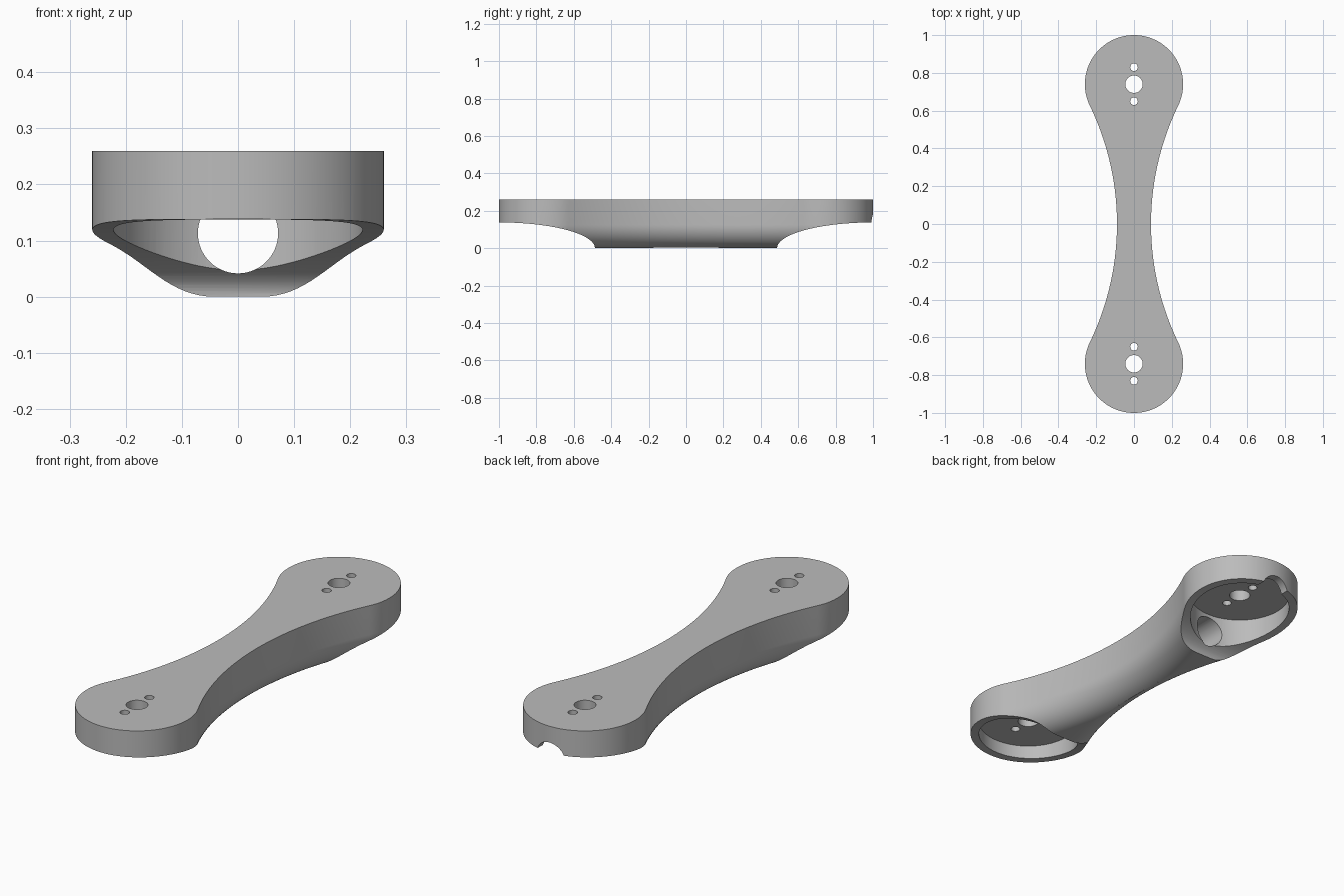
import bpy, bmesh, math
from mathutils import Matrix

if "Cube" in bpy.data.objects:
    bpy.data.objects.remove(bpy.data.objects["Cube"], do_unlink=True)

END_Y, END_R = 0.74, 0.26          # end discs
WAIST, HEIGHT = 0.09, 0.26         # half width at the middle, thickness
FILLET = 0.125                     # rounding of the lower edge
# radius of the side arc that is tangent to both end discs
ARC_R = (END_Y**2 + WAIST**2 - END_R**2) / (2 * (END_R - WAIST))
ARC_X = WAIST + ARC_R
TANGENT = math.atan2(END_Y, ARC_X)

grey = bpy.data.materials.new("grey")
grey.use_nodes = True
grey.diffuse_color = (0.5, 0.5, 0.5, 1)
grey.node_tree.nodes["Principled BSDF"].inputs["Base Color"].default_value = (0.5, 0.5, 0.5, 1)


def make_object(name, bm):
    bmesh.ops.recalc_face_normals(bm, faces=bm.faces)
    mesh = bpy.data.meshes.new(name)
    bm.to_mesh(mesh)
    bm.free()
    obj = bpy.data.objects.new(name, mesh)
    bpy.context.collection.objects.link(obj)
    mesh.materials.append(grey)
    return obj


def fillet_z(d):
    return FILLET - math.sqrt(max(0, FILLET**2 - (FILLET - d)**2))


def outline_point(kind, angle, d):
    """Point of the +x outline moved inward by d, with its fillet height."""
    if kind == "arc":
        r = ARC_R + d
        x, y = ARC_X - r * math.cos(angle), r * math.sin(angle)
        if x < 0:                  # the two fillets meet on the centre line
            return 0, y, fillet_z(math.hypot(ARC_X, y) - ARC_R)
        return x, y, fillet_z(d)
    r = END_R - d
    side = 1 if kind == "back" else -1
    return r * math.cos(angle), side * (END_Y + r * math.sin(angle)), fillet_z(d)


def build_body():
    disc = [-TANGENT + (math.pi / 2 + TANGENT) * i / 40 for i in range(41)]
    stations = [("front", a) for a in reversed(disc)]
    stations += [("arc", TANGENT * (i / 24 - 1)) for i in range(1, 48)]
    stations += [("back", a) for a in disc]
    insets = [FILLET * (1 - math.cos(math.pi / 2 * i / 16)) for i in range(17)]
    # insets run so that the arc is evenly divided
    insets = [FILLET * (1 - math.sin(math.pi / 2 * (1 - i / 16))) if i else 0 for i in range(17)]
    insets = [FILLET - FILLET * math.cos(math.pi / 2 * i / 16) for i in range(17)]
    bm = bmesh.new()
    rows = []
    for kind, angle in stations:
        x, y, _ = outline_point(kind, angle, 0)
        pts = [(0, y, HEIGHT), (x, y, HEIGHT)]
        pts += [outline_point(kind, angle, d) for d in insets]
        pts.append((0, pts[-1][1], pts[-1][2]))
        rows.append([bm.verts.new(p) for p in pts])
    for a, b in zip(rows, rows[1:]):
        for j in range(len(a) - 1):
            bm.faces.new((a[j], a[j + 1], b[j + 1], b[j]))
    # mirror the half across x = 0
    bmesh.ops.remove_doubles(bm, verts=bm.verts, dist=1e-5)
    for v in bm.verts:
        if abs(v.co.x) < 1e-5:
            v.co.x = 0
    copy = bmesh.ops.duplicate(bm, geom=bm.verts[:] + bm.edges[:] + bm.faces[:])
    new_verts = [g for g in copy["geom"] if isinstance(g, bmesh.types.BMVert)]
    bmesh.ops.scale(bm, vec=(-1, 1, 1), verts=new_verts)
    bmesh.ops.remove_doubles(bm, verts=bm.verts, dist=1e-5)
    bmesh.ops.dissolve_limit(bm, angle_limit=0.001, verts=bm.verts, edges=bm.edges)
    return make_object("link_body", bm)


def cylinder(name, radius, y, z0, z1, sides):
    bm = bmesh.new()
    bmesh.ops.create_cone(bm, cap_ends=True, segments=sides, radius1=radius, radius2=radius,
                          depth=z1 - z0, matrix=Matrix.Translation((0, y, (z0 + z1) / 2)))
    return make_object(name, bm)


def underside_cutter(side):
    """Prism with a quarter-ellipse profile that thins one end from below."""
    reach, rise = 0.513, 0.138
    prof = [(1.1, -0.1), (1.1, rise)]
    prof += [(1 - reach * math.sin(t), rise * math.cos(t))
             for t in (math.pi / 2 * i / 40 for i in range(41))]
    prof.append((1 - reach, -0.1))
    bm = bmesh.new()
    face = bm.faces.new([bm.verts.new((-0.4, side * y, z)) for y, z in prof])
    ext = bmesh.ops.extrude_face_region(bm, geom=[face])
    bmesh.ops.translate(bm, vec=(0.8, 0, 0),
                        verts=[g for g in ext["geom"] if isinstance(g, bmesh.types.BMVert)])
    return make_object("underside_cutter", bm)


body = build_body()

# cutters: thinned ends, round pockets, axle and screw holes
cutters = []
for s in (-1, 1):
    cutters.append(underside_cutter(s))
    cutters.append(cylinder("pocket_cutter", 0.222, s * END_Y, -0.1, 0.2, 96))
    cutters.append(cylinder("axle_hole_cutter", 0.046, s * END_Y, 0.15, 0.3, 48))
    for off in (-0.09, 0.09):
        cutters.append(cylinder("screw_hole_cutter", 0.02, s * END_Y + off, 0.15, 0.3, 24))

# cable bore along the link, open at the back end
bore = cylinder("bore_cutter", 0.0715, 0, -END_Y, 1.1, 64)
bore.data.transform(Matrix.Translation((0, 0, 0.113)) @ Matrix.Rotation(-math.pi / 2, 4, "X"))
cutters.append(bore)

bpy.ops.object.select_all(action="DESELECT")
body.select_set(True)
bpy.context.view_layer.objects.active = body
for c in cutters:
    mod = body.modifiers.new("cut", "BOOLEAN")
    mod.operation, mod.solver, mod.object = "DIFFERENCE", "EXACT", c
    bpy.ops.object.modifier_apply(modifier=mod.name)
for c in cutters:
    bpy.data.objects.remove(c, do_unlink=True)

bpy.ops.object.shade_smooth_by_angle(angle=math.radians(30))
